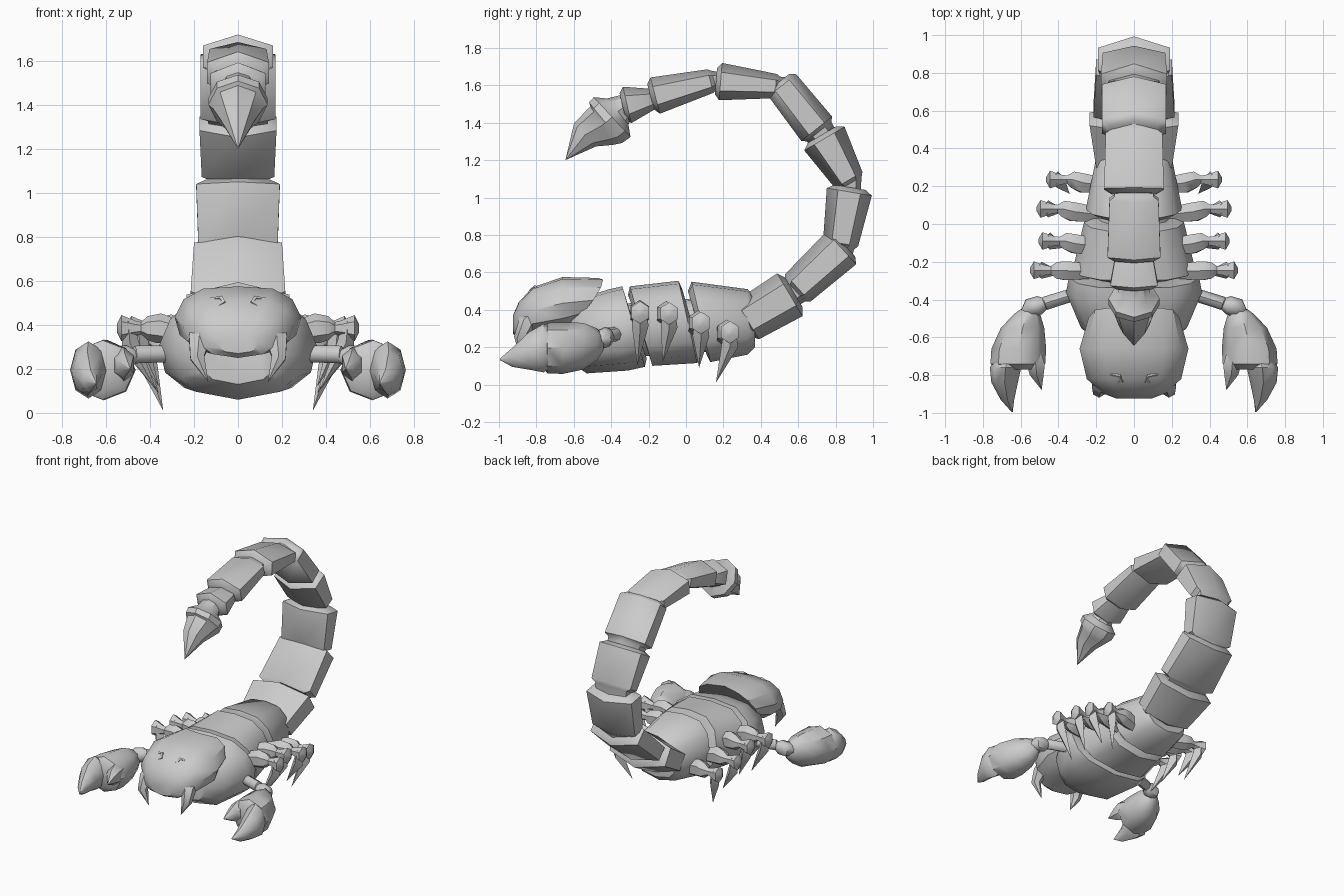
import bpy, bmesh, math
from mathutils import Vector

if "Cube" in bpy.data.objects:
    bpy.data.objects.remove(bpy.data.objects["Cube"])

shell = bpy.data.materials.new("shell_grey")
shell.use_nodes = True
GREY = (0.6, 0.6, 0.6, 1)
shell.diffuse_color = GREY
shell.node_tree.nodes["Principled BSDF"].inputs["Base Color"].default_value = GREY

# Cross-sections in a unit square: hexagon with a ridge, and rounded body shell
HEX = [(0, 1), (1, .5), (1, -.5), (0, -1), (-1, -.5), (-1, .5)]
HALF = [(.55, .93), (.86, .6), (1, .05), (.92, -.5), (.68, -.82)]
BODY = [(0, 1)] + HALF + [(0, -1)] + [(-x, z) for x, z in reversed(HALF)]


def ngon(n):
    return [(math.sin(math.tau * i / n), math.cos(math.tau * i / n)) for i in range(n)]


def skin(name, rings, angle=45):
    """Join equal rings of points into a capped solid."""
    bm = bmesh.new()
    loops = [[bm.verts.new(p) for p in ring] for ring in rings]
    n = len(loops[0])
    for a, b in zip(loops, loops[1:]):
        for i in range(n):
            j = (i + 1) % n
            bm.faces.new((a[i], a[j], b[j], b[i]))
    bm.faces.new(loops[0])
    bm.faces.new(loops[-1])
    bmesh.ops.remove_doubles(bm, verts=bm.verts, dist=.0005)
    bmesh.ops.recalc_face_normals(bm, faces=bm.faces)
    mesh = bpy.data.meshes.new(name)
    bm.to_mesh(mesh)
    bm.free()
    for p in mesh.polygons:
        p.use_smooth = True
    mesh.set_sharp_from_angle(angle=math.radians(angle))
    mesh.materials.append(shell)
    ob = bpy.data.objects.new(name, mesh)
    bpy.context.collection.objects.link(ob)
    return ob


def tube(name, stations, profile, side=(1, 0, 0), axis=None, angle=45):
    """Sweep a profile through stations of (position, half width, half height)."""
    pts = [Vector(s[0]) for s in stations]
    rings = []
    for i, (_, w, h) in enumerate(stations):
        t = axis or pts[min(i + 1, len(pts) - 1)] - pts[max(i - 1, 0)]
        t = Vector(t).normalized()
        u = Vector(side)
        u = (u - t * u.dot(t)).normalized()
        v = u.cross(t)
        rings.append([pts[i] + u * w * x + v * h * z for x, z in profile])
    return skin(name, rings, angle)


def plate(name, stations):
    """Body shell through stations of (y, half width, bottom, top, lean)."""
    rings = []
    for y, w, lo, hi, lean in stations:
        mid, h = (lo + hi) / 2, (hi - lo) / 2
        rings.append([(x * w, y - lean * z, mid + h * z) for x, z in BODY])
    return skin(name, rings)


# Body plates over a narrower core
plate("body_front", [(-.64, .17, .13, .38, 0), (-.55, .28, .06, .46, .02),
                     (-.36, .36, .075, .51, .05), (-.28, .345, .095, .525, .06),
                     (-.27, .29, .14, .48, .06)])
plate("body_middle", [(-.25, .28, .14, .48, .06), (-.24, .325, .1, .525, .06),
                      (.01, .265, .115, .555, .05), (.03, .22, .16, .51, .05)])
plate("body_rear", [(.06, .21, .16, .5, .05), (.08, .255, .12, .55, .05),
                    (.33, .205, .16, .51, 0), (.37, .17, .2, .46, 0)])
plate("body_core", [(-.5, .24, .13, .42, 0), (.3, .17, .19, .48, 0)])

# Head shell with swept-back rear corners
head = [(-.925, .09, .27, .37), (-.895, .17, .25, .44), (-.82, .25, .26, .52),
        (-.66, .288, .28, .575)]
rings = [[(x * w, y, (lo + hi) / 2 + (hi - lo) / 2 * z) for x, z in BODY]
         for y, w, lo, hi in head]
rings.append([(x * .24, -.56 + .09 * z + .06 * abs(x), .445 + .125 * z) for x, z in BODY])
skin("head", rings, 35)

# Tail: start (y, z), start size, end (y, z), end size; sizes are (width, height)
TAIL = [((.32, .34), (.2, .12), (.555, .48), (.235, .133)),
        ((.59, .51), (.215, .1), (.83, .73), (.2, .118)),
        ((.825, .745), (.18, .095), (.873, 1.03), (.19, .122)),
        ((.875, 1.085), (.165, .085), (.74, 1.315), (.175, .125)),
        ((.705, 1.36), (.17, .105), (.515, 1.6), (.17, .095)),
        ((.49, 1.595), (.15, .065), (.185, 1.62), (.158, .1)),
        ((.14, 1.625), (.13, .065), (-.165, 1.545), (.14, .1)),
        ((-.165, 1.53), (.1, .055), (-.315, 1.495), (.125, .1))]
prev = (.25, .32)
for k, (a, sa, b, sb) in enumerate(TAIL):
    a3, b3, p3 = (Vector((0, *q)) for q in (a, b, prev))
    d = (b3 - a3).normalized()
    tube(f"tail_segment_{k + 1}",
         [(p3 - d * .02, sa[0] * .75, sa[1] * .7), (a3 - d * .01, sa[0] * .8, sa[1] * .8),
          (a3 + d * .01, *sa), (b3, *sb), (b3 + d * .025, sb[0] * .75, sb[1] * .7)],
         HEX, axis=d)
    prev = b

# Stinger bulb and point
tube("stinger", [((0, -.31, 1.5), .07, .06), ((0, -.365, 1.46), .085, .09),
                 ((0, -.395, 1.43), .135, .145), ((0, -.43, 1.4), .135, .14),
                 ((0, -.45, 1.385), .115, .12), ((0, -.54, 1.335), .08, .085),
                 ((0, -.645, 1.2), 0, 0)], ngon(8), angle=35)

# Legs: knee (x, y, z), root y, tip (x, y, z)
LEGS = [((.50, -.245, .385), -.25, (.37, -.26, .1)),
        ((.455, -.09, .38), -.12, (.36, -.125, .12)),
        ((.465, .08, .33), .05, (.36, .07, .09)),
        ((.415, .235, .28), .2, (.34, .16, .01))]

for s, label in ((1, "left"), (-1, "right")):
    def at(x, y, z):
        return Vector((x * s, y, z))

    for k, (knee, ry, tip) in enumerate(LEGS):
        x, y, z = knee
        # Upper leg: swollen thigh, narrow joint, flared knob
        tube(f"{label}_leg_{k + 1}_upper",
             [(at(x - .27, ry, z - .03), .045, .05), (at(x - .14, (y + ry) / 2, z), .058, .068),
              (at(x - .09, y, z), .05, .055), (at(x - .06, y, z), .025, .028),
              (at(x - .03, y, z), .03, .035), (at(x + .03, y, z), .054, .06),
              (at(x + .05, y, z), .015, .02)], ngon(6), side=(0, 1, 0))
        # Pointed lower leg
        tube(f"{label}_leg_{k + 1}_spike",
             [(at(x, y, z + .03), .03, .025), (at(x - .01, y, z - .07), .045, .04),
              (at(*tip), 0, 0)], ngon(4), side=(0, 1, 0))

    # Arm with ball joint
    tube(f"{label}_arm", [(at(.28, -.36, .27), .034, .038), (at(.47, -.42, .265), .036, .04),
                          (at(.475, -.422, .265), .03, .03)], ngon(8), side=(0, 1, 0))
    tube(f"{label}_wrist", [(at(.46, -.42, .262), .025, .025), (at(.50, -.43, .255), .05, .055),
                            (at(.55, -.445, .245), .052, .055), (at(.575, -.47, .235), .03, .03)],
         ngon(8), side=(0, 1, 0))
    # Claw palm and two fingers
    tube(f"{label}_claw_palm",
         [(at(.555, -.44, .22), .03, .035), (at(.565, -.475, .215), .068, .085),
          (at(.59, -.55, .205), .115, .125), (at(.61, -.66, .195), .145, .138),
          (at(.615, -.74, .195), .145, .135), (at(.615, -.77, .195), .1, .1)],
         ngon(8), axis=(0, -1, 0))
    tube(f"{label}_claw_outer_finger",
         [(at(.665, -.72, .195), .075, .1), (at(.68, -.76, .195), .083, .13),
          (at(.685, -.84, .18), .07, .1), (at(.67, -.93, .145), .036, .05),
          (at(.645, -.995, .135), .003, .004)], ngon(8), axis=(0, -1, 0))
    tube(f"{label}_claw_inner_finger",
         [(at(.53, -.68, .22), .045, .06), (at(.52, -.745, .22), .055, .08),
          (at(.515, -.8, .215), .042, .055), (at(.49, -.875, .2), .002, .002)],
         ngon(6), axis=(0, -1, 0))

    # Curved jaw tusk
    tube(f"{label}_tusk", [(at(.16, -.78, .38), .06, .05), (at(.175, -.85, .33), .055, .05),
                           (at(.185, -.885, .25), .037, .035), (at(.135, -.885, .14), 0, 0)],
         ngon(6))
    # Eye: raised rim around a sunken centre
    n = Vector((.25 * s, -.7, .67)).normalized()
    c = at(.095, -.81, .495)
    tube(f"{label}_eye", [(c - n * .02, .048, .04), (c + n * .018, .045, .036),
                          (c + n * .018, .028, .022), (c + n * .004, .024, .018)],
         ngon(5), axis=n, angle=30)
